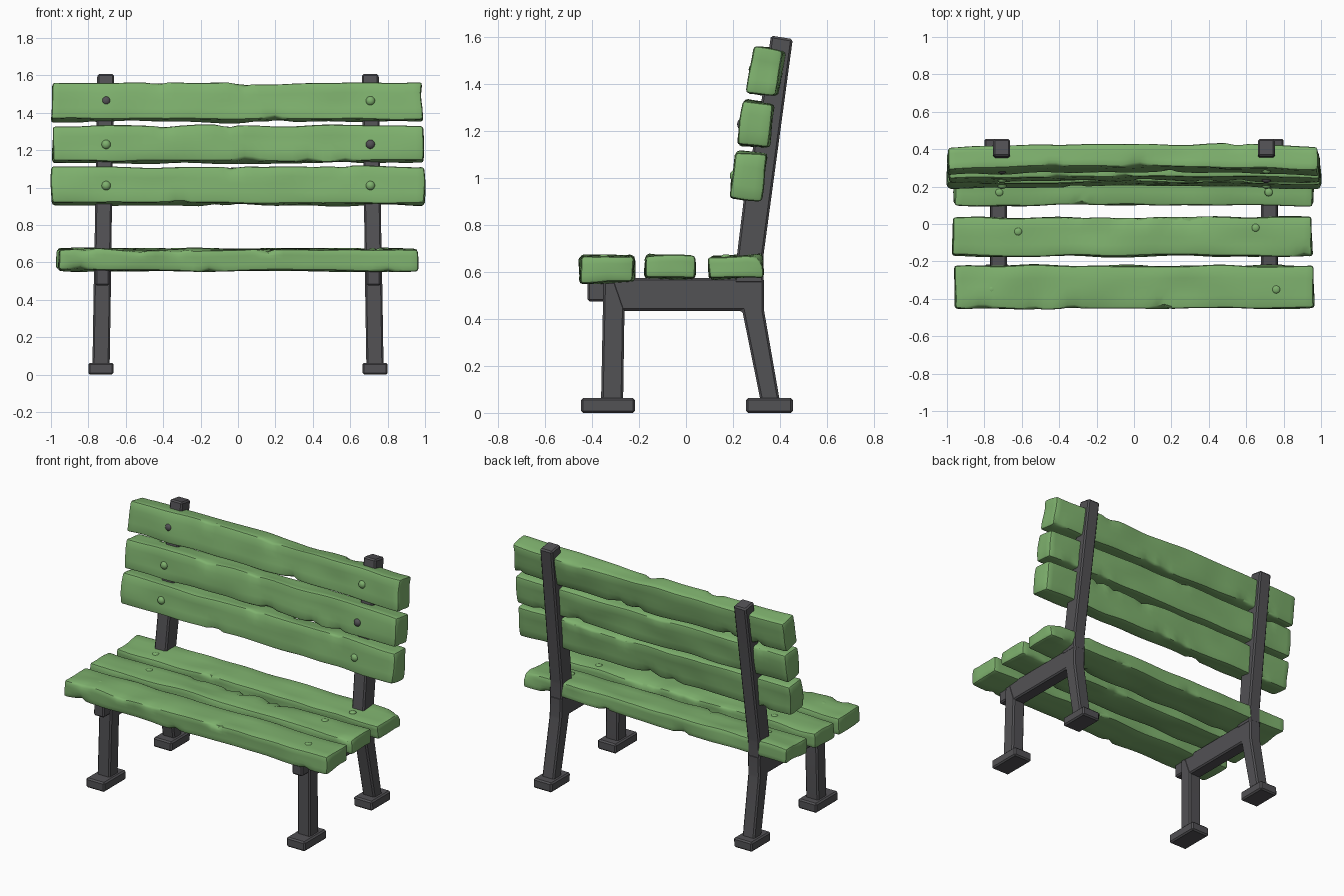
import bpy, bmesh, math, random
from mathutils import Vector, Matrix, noise

if "Cube" in bpy.data.objects:
    bpy.data.objects.remove(bpy.data.objects["Cube"])

random.seed(7)


def material(name, rgb):
    m = bpy.data.materials.new(name)
    m.diffuse_color = (*rgb, 1)
    m.use_nodes = True
    m.node_tree.nodes["Principled BSDF"].inputs["Base Color"].default_value = m.diffuse_color
    return m


GREEN = material("green painted wood", (0.21, 0.44, 0.155))
IRON = material("dark iron", (0.085, 0.083, 0.09))


def finish(name, bm, mat, angle=35):
    bmesh.ops.recalc_face_normals(bm, faces=bm.faces)
    me = bpy.data.meshes.new(name)
    bm.to_mesh(me)
    bm.free()
    me.materials.append(mat)
    ob = bpy.data.objects.new(name, me)
    bpy.context.collection.objects.link(ob)
    bpy.ops.object.select_all(action='DESELECT')
    ob.select_set(True)
    bpy.context.view_layer.objects.active = ob
    bpy.ops.object.shade_smooth_by_angle(angle=math.radians(angle))
    return ob


def cut(bm, axis, positions):
    normal = Vector((0, 0, 0))
    normal[axis] = 1
    for p in positions:
        bmesh.ops.bisect_plane(bm, geom=bm.verts[:] + bm.edges[:] + bm.faces[:],
                               plane_co=normal * p, plane_no=normal)


def plank(name, size, loc, tilt=0, bow=0):
    """Worn plank: rounded box, wavy surface and chipped edges."""
    bm = bmesh.new()
    bmesh.ops.create_cube(bm, size=1)
    half = Vector(size) / 2
    bmesh.ops.scale(bm, vec=size, verts=bm.verts)
    bmesh.ops.bevel(bm, geom=bm.edges[:], offset=0.014, segments=2, profile=0.5, affect='EDGES')
    cut(bm, 0, [half.x * (i / 24 - 0.001) for i in range(-23, 24)])
    cut(bm, 1, [half.y * t for t in (-0.4, 0.01, 0.4)])
    cut(bm, 2, [half.z * t for t in (-0.4, 0.01, 0.4)])
    chips = [(Vector((random.uniform(-1, 1) * half.x, random.choice((-1, 1)) * half.y,
                      random.choice((-1, 1)) * half.z)), random.uniform(0.03, 0.06))
             for _ in range(9)]
    seed = Vector((random.uniform(0, 50), random.uniform(0, 50), 0))
    for v in bm.verts:
        p = v.co.copy()
        v.co += noise.noise_vector(Vector((p.x * 4, p.y * 7, p.z * 7)) + seed) * 0.011
        for c, r in chips:
            f = max(0, 1 - (p - c).length / r)
            v.co.y -= math.copysign(0.016 * f, c.y)
            v.co.z -= math.copysign(0.016 * f, c.z)
        v.co.y += bow * (0.5 - (p.x / half.x) ** 2)
    bm.transform(Matrix.Translation(loc) @ Matrix.Rotation(math.radians(tilt), 4, 'X'))
    return finish(name, bm, GREEN)


def frame_part(name, profile, width):
    """Extrude a (y, z) profile along x, splay it outwards, mirror to the left."""
    bm = bmesh.new()
    face = bm.faces.new([bm.verts.new((-width / 2, y, z)) for y, z in profile])
    ext = bmesh.ops.extrude_face_region(bm, geom=[face])
    bmesh.ops.translate(bm, vec=(width, 0, 0),
                        verts=[g for g in ext["geom"] if isinstance(g, bmesh.types.BMVert)])
    bmesh.ops.bevel(bm, geom=bm.edges[:], offset=0.009, segments=1, affect='EDGES')
    for v in bm.verts:
        v.co.x += 0.733 - 0.016 * v.co.z
    ob = finish(name, bm, IRON, 25)
    ob.modifiers.new("mirror", 'MIRROR')
    return ob


def dome(name, loc, scale, mat):
    bm = bmesh.new()
    bmesh.ops.create_uvsphere(bm, u_segments=14, v_segments=8, radius=1)
    bm.transform(Matrix.Translation(loc) @ Matrix.Diagonal((*scale, 1)))
    return finish(name, bm, mat, 60)


# Seat planks
plank("seat_plank_front", (1.92, 0.228, 0.113), (0, -0.337, 0.612))
plank("seat_plank_middle", (1.92, 0.208, 0.098), (-0.01, -0.068, 0.620), -1)
plank("seat_plank_rear", (1.92, 0.228, 0.098), (0, 0.213, 0.620), 2.5)

# Backrest planks
plank("back_plank_top", (1.98, 0.125, 0.197), (-0.005, 0.345, 1.455), -9, 0.018)
plank("back_plank_middle", (1.98, 0.133, 0.192), (0, 0.302, 1.230), -7, 0.012)
plank("back_plank_bottom", (1.99, 0.133, 0.197), (0, 0.271, 1.008), -7, 0.01)

# Bolts on the backrest, two of them bare iron
for row, (y, z) in {"top": (0.287, 1.463), "middle": (0.238, 1.23), "bottom": (0.207, 1.01)}.items():
    for side, x in (("left", -0.705), ("right", 0.708)):
        bare = (row, side) in (("top", "left"), ("middle", "right"))
        dome(f"back_bolt_{row}_{side}", (x, y, z), (0.025, 0.02, 0.025), IRON if bare else GREEN)

# Painted-over bolts on the seat
for i, (x, y) in enumerate([(-0.76, -0.35), (0.76, -0.35), (-0.62, -0.04),
                            (0.65, -0.02), (-0.72, 0.17), (0.72, 0.17)]):
    dome(f"seat_bolt_{i + 1}", (x, y, 0.666), (0.022, 0.022, 0.01), GREEN)

# Iron frame: back post, seat beam, legs and feet
frame_part("back_post", [(0.205, 0.55), (0.33, 0.55), (0.33, 0.67), (0.455, 1.593),
                         (0.362, 1.608), (0.325, 1.35), (0.245, 0.9), (0.217, 0.67)], 0.09)
frame_part("seat_beam_and_rear_leg", [(-0.35, 0.575), (-0.35, 0.435), (0.24, 0.435), (0.318, 0.05),
                                      (0.40, 0.05), (0.332, 0.44), (0.332, 0.575)], 0.088)
frame_part("front_leg", [(-0.362, 0.05), (-0.268, 0.05), (-0.262, 0.45), (-0.30, 0.56), (-0.352, 0.56)], 0.092)
frame_part("beam_tip", [(-0.42, 0.475), (-0.33, 0.475), (-0.33, 0.565), (-0.42, 0.565)], 0.076)
frame_part("front_foot", [(-0.447, 0), (-0.217, 0), (-0.217, 0.063), (-0.447, 0.063)], 0.135)
frame_part("rear_foot", [(0.255, 0), (0.455, 0), (0.455, 0.063), (0.255, 0.063)], 0.135)
